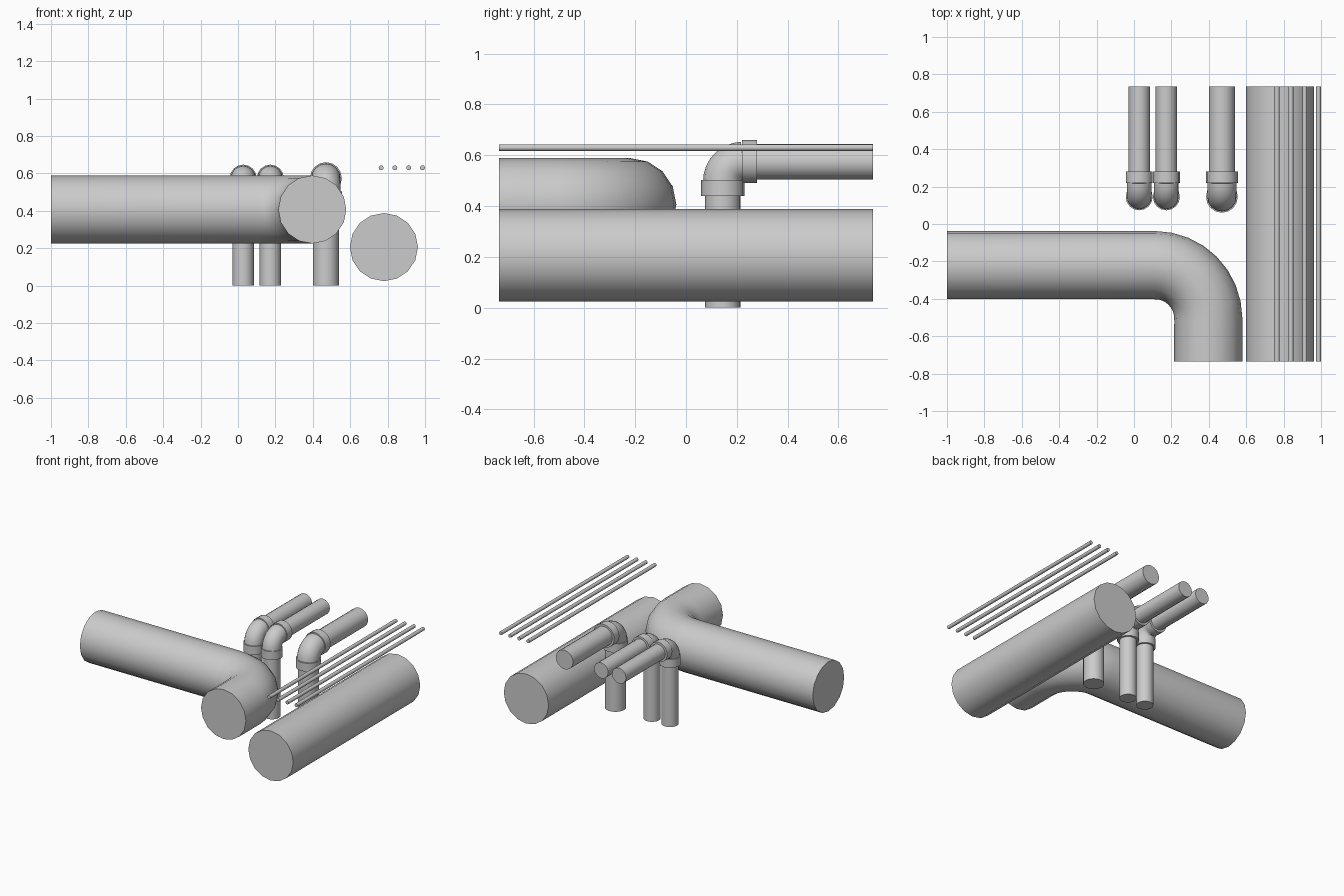
import bpy, bmesh
from math import sin, cos, pi, radians
from mathutils import Vector

if "Cube" in bpy.data.objects:
    bpy.data.objects.remove(bpy.data.objects["Cube"])


def tube(name, path, radius, normal, sides=16):
    """Sweep a circle along a planar path with capped ends; normal is the path plane's normal."""
    pts = [Vector(p) for p in path]
    n = Vector(normal)
    bm = bmesh.new()
    rings = []
    for i, p in enumerate(pts):
        # mitre direction: average of the neighbouring segment directions
        d_in = (p - pts[i - 1]).normalized() if i else Vector()
        d_out = (pts[i + 1] - p).normalized() if i < len(pts) - 1 else Vector()
        side = (d_in + d_out).normalized().cross(n)
        rings.append([bm.verts.new(p + radius * (cos(a) * side + sin(a) * n))
                      for a in (2 * pi * k / sides for k in range(sides))])
    for r0, r1 in zip(rings, rings[1:]):
        for k in range(sides):
            j = (k + 1) % sides
            bm.faces.new((r0[k], r0[j], r1[j], r1[k]))
    bm.faces.new(rings[0])
    bm.faces.new(rings[-1])
    bmesh.ops.recalc_face_normals(bm, faces=bm.faces)
    mesh = bpy.data.meshes.new(name)
    bm.to_mesh(mesh)
    bm.free()
    mesh.shade_smooth()
    mesh.set_sharp_from_angle(angle=radians(35))
    obj = bpy.data.objects.new(name, mesh)
    bpy.context.collection.objects.link(obj)
    return obj


END = 0.735
STEPS = 8
X, Z = (1, 0, 0), (0, 0, 1)

# Large main pipe with a wide bend towards the front
B = 0.285
bend = [(0.112 + B * sin(t), -0.22 - B + B * cos(t), 0.407)
        for t in (pi / 2 * i / STEPS for i in range(STEPS + 1))]
tube("bent_main_pipe", [(-1, -0.22, 0.407)] + bend + [(0.397, -END, 0.407)], 0.182, Z)

# Large straight pipe
tube("straight_main_pipe", [(0.78, -END, 0.206), (0.78, END, 0.206)], 0.182, Z)

# Row of thin conduits
for i in range(4):
    x = 0.765 + i * 0.0738
    tube(f"conduit_{i + 1}", [(x, -END, 0.63), (x, END, 0.63)], 0.013, Z, 12)

# Risers: vertical pipe, elbow fitting with two collars, horizontal pipe
Y, TOP, R = 0.145, 0.575, 0.078
for i, (x, r, elbow_r, collar_r) in enumerate([(0.028, 0.057, 0.066, 0.072),
                                               (0.173, 0.057, 0.066, 0.072),
                                               (0.47, 0.07, 0.078, 0.085)], 1):
    tube(f"riser_pipe_{i}", [(x, Y, 0), (x, Y, 0.48)], r, X)
    tube(f"outlet_pipe_{i}", [(x, 0.24, TOP), (x, END, TOP)], r, X)
    arc = [(x, Y + R - R * cos(t), TOP - R + R * sin(t))
           for t in (pi / 2 * k / STEPS for k in range(STEPS + 1))]
    tube(f"elbow_{i}", arc, elbow_r, X)
    tube(f"lower_collar_{i}", [(x, Y, 0.44), (x, Y, 0.502)], collar_r, X)
    tube(f"upper_collar_{i}", [(x, 0.22, TOP), (x, 0.28, TOP)], collar_r, X)
